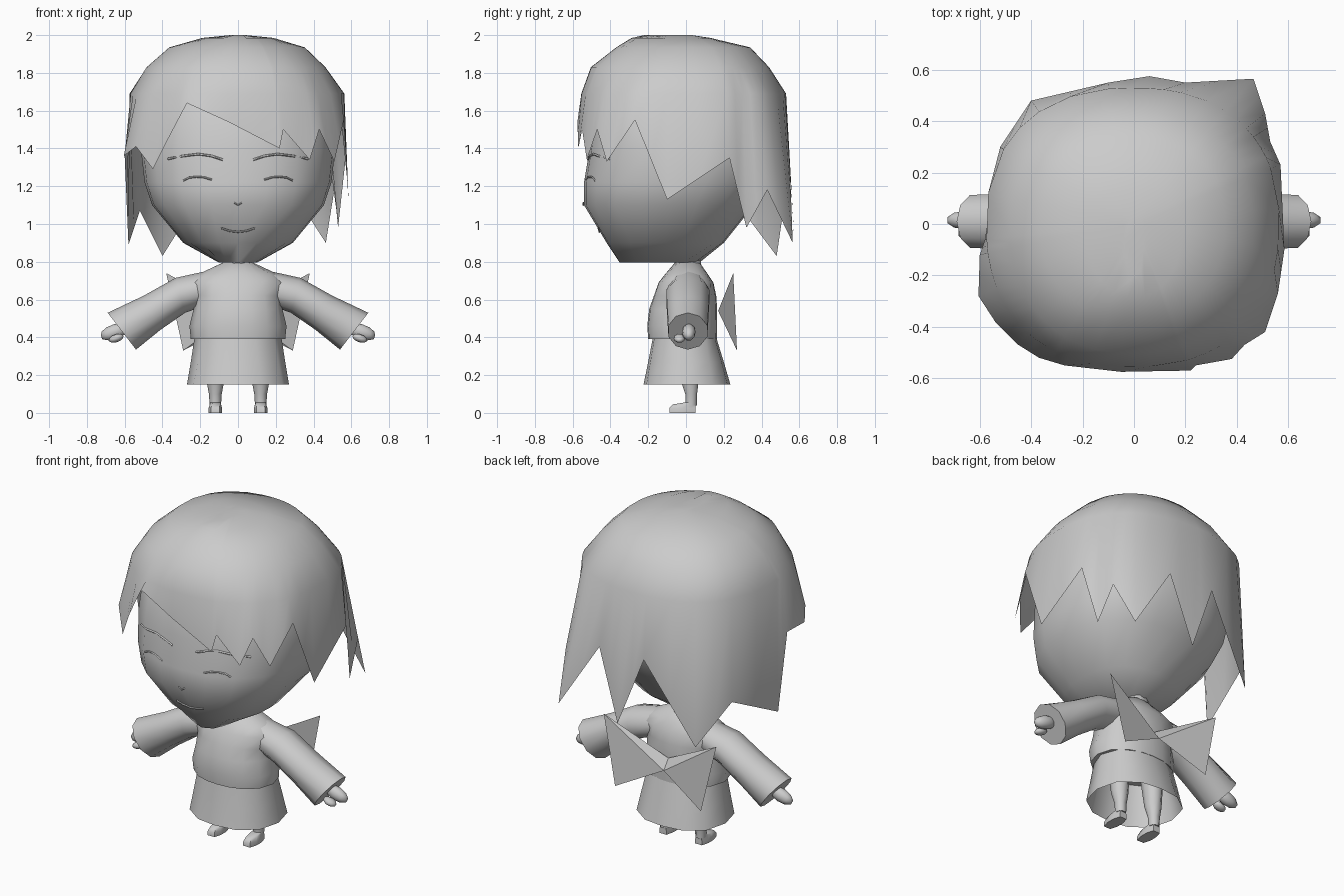
import bpy, bmesh
from math import sin, cos, pi, atan2, radians
from mathutils import Vector
from mathutils.bvhtree import BVHTree

if "Cube" in bpy.data.objects:
    bpy.data.objects.remove(bpy.data.objects["Cube"])


def finish(name, bm, angle=50):
    bmesh.ops.recalc_face_normals(bm, faces=bm.faces)
    me = bpy.data.meshes.new(name)
    bm.to_mesh(me)
    bm.free()
    me.shade_smooth()
    me.set_sharp_from_angle(angle=radians(angle))
    ob = bpy.data.objects.new(name, me)
    bpy.context.collection.objects.link(ob)
    return ob


def loft(name, rings, cap_start=True, cap_end=True, angle=50):
    """Skin a list of equal-length closed rings."""
    bm = bmesh.new()
    vs = [[bm.verts.new(p) for p in r] for r in rings]
    n = len(rings[0])
    for a, b in zip(vs, vs[1:]):
        for i in range(n):
            j = (i + 1) % n
            bm.faces.new((a[i], a[j], b[j], b[i]))
    if cap_start:
        bm.faces.new(vs[0])
    if cap_end:
        bm.faces.new(vs[-1])
    return finish(name, bm, angle)


def rim(ang, z, hw, front, back, n, cx=0):
    """Point on a rounded-square section with separate front and back depth."""
    c, s = cos(ang), sin(ang)
    d = back if s > 0 else front
    r = ((abs(c) / hw) ** n + (abs(s) / d) ** n) ** (-1 / n)
    return Vector((cx + r * c, r * s, z))


def stack(name, rows, sides, n=2.2, cx=0, **kw):
    """Loft from rows of (z, half width, y front, y back)."""
    rings = []
    for z, hw, yf, yb in rows:
        m, h = (yf + yb) / 2, (yb - yf) / 2
        rings.append([rim(2 * pi * i / sides, z, hw, h, h, n, cx) + Vector((0, m, 0))
                      for i in range(sides)])
    return loft(name, rings, **kw)


# Head, tapering to a small chin
head = stack("head", [(.795, .10, -.35, .07), (.90, .29, -.42, .20), (1.10, .455, -.54, .36),
                      (1.22, .495, -.54, .44), (1.40, .515, -.51, .49), (1.62, .49, -.48, .46),
                      (1.80, .35, -.36, .31), (1.88, .14, -.15, .14)], 20, 2.5)

# Hair: jagged lower edge lofted up over the crown
edge = [(-.27, -.55, 1.64), (-.05, -.575, 1.54), (.22, -.57, 1.40), (.24, -.55, 1.50),
        (.38, -.525, 1.34), (.43, -.47, 1.50), (.51, -.42, 1.33), (.56, -.27, 1.55),
        (.585, -.10, 1.13), (.57, .23, 1.35), (.53, .32, .98), (.51, .43, 1.18),
        (.465, .565, .90), (.20, .55, 1.31), (.06, .575, .89), (-.10, .55, 1.31),
        (-.40, .48, .83), (-.52, .30, 1.07), (-.58, -.06, .89), (-.60, -.12, 1.36),
        (-.605, -.28, 1.36), (-.54, -.38, 1.41), (-.45, -.47, 1.29), (-.37, -.52, 1.45)]
edge = [Vector(p) for p in edge]
cols = []
for p, q in zip(edge, edge[1:] + edge[:1]):
    cols += [p, (p + q) / 2]
rings = [cols]
for row in [(1.69, .57, .555, .53, 2.3, -.005), (1.83, .475, .505, .44, 2.2, -.01),
            (1.935, .36, .37, .34, 2.2, -.005), (1.985, .19, .29, .13, 2.1), (2.0, .04, .25, .03, 2)]:
    rings.append([rim(atan2(p.y, p.x), *row) for p in cols])
loft("hair", rings, cap_start=False, angle=60)

# Facial lines, projected onto the face
bvh = BVHTree.FromPolygons([v.co for v in head.data.vertices],
                           [p.vertices[:] for p in head.data.polygons])


def face_line(name, pts, width=.005):
    cu = bpy.data.curves.new(name, 'CURVE')
    cu.dimensions = '3D'
    cu.bevel_depth = width
    cu.bevel_resolution = 0
    sp = cu.splines.new('POLY')
    sp.points.add(len(pts) - 1)
    for sp_pt, (x, z) in zip(sp.points, pts):
        hit = bvh.ray_cast(Vector((x, -2, z)), Vector((0, 1, 0)))[0]
        sp_pt.co = (x, hit.y - .004, z, 1)
    bpy.context.collection.objects.link(bpy.data.objects.new(name, cu))


for s in (-1, 1):
    face_line("eyebrow", [(s * x, z) for x, z in
                          ((.08, 1.34), (.14, 1.36), (.21, 1.37), (.29, 1.36), (.37, 1.345))], .006)
    face_line("eye", [(s * x, z) for x, z in
                      ((.14, 1.235), (.18, 1.247), (.22, 1.25), (.26, 1.245), (.29, 1.23))])
face_line("nose", [(-.02, 1.113), (0, 1.10), (.02, 1.113)], .004)
face_line("mouth", [(-.09, .978), (-.045, .963), (0, .958), (.045, .963), (.09, .978)])

# Neck, blouse and skirt
stack("neck", [(.72, .085, -.07, .09), (.83, .075, -.06, .08)], 10, 2)
stack("blouse", [(.39, .25, -.2, .165), (.46, .257, -.205, .165),
                 (.55, .235, -.195, .165), (.62, .235, -.17, .16), (.69, .27, -.145, .145),
                 (.735, .21, -.11, .115), (.80, .07, -.055, .07)], 16, 2.2, angle=80)
stack("skirt", [(.15, .27, -.225, .235), (.27, .25, -.20, .20), (.40, .23, -.175, .16)],
      12, 2.4, cap_start=False)

for s in (-1, 1):
    # Wide sleeve: rows of (top x, top z, bottom x, bottom z, half depth)
    rings = []
    for tx, tz, bx, bz, d in [(.08, .77, .14, .58, .09), (.33, .715, .28, .53, .12),
                              (.50, .62, .41, .44, .115), (.69, .53, .54, .335, .108)]:
        top, bot = Vector((s * tx, .01, tz)), Vector((s * bx, .01, bz))
        mid, half = (top + bot) / 2, (top - bot) / 2
        rings.append([mid + half * cos(a) + Vector((0, d * sin(a), 0))
                      for a in (2 * pi * i / 10 for i in range(10))])
    loft("sleeve", rings)

    # Hand and thumb
    for name, loc, size in (("hand", (.655, .015, .428), (.075, .036, .042)),
                            ("thumb", (.645, -.035, .395), (.04, .03, .022))):
        bm = bmesh.new()
        bmesh.ops.create_icosphere(bm, subdivisions=2, radius=1)
        for v in bm.verts:
            v.co = Vector((s * (loc[0] + v.co.x * size[0]), loc[1] + v.co.y * size[1],
                           loc[2] + v.co.z * size[2] - .25 * v.co.x * size[0]))
        finish(name, bm)

    # Leg with foot
    stack("leg", [(.04, .03, -.005, .06), (.10, .034, -.005, .06), (.17, .047, -.03, .07),
                  (.34, .06, -.06, .08)], 10, 2, cx=s * .12)
    stack("foot", [(0, .036, -.10, .063), (.025, .036, -.10, .063), (.045, .03, -.08, .06),
                   (.055, .028, -.01, .058)], 10, 2.5, cx=s * .12)

    # Wing of the ribbon on the back
    bm = bmesh.new()
    v = [bm.verts.new(p) for p in ((0, .17, .54), (0, .215, .48),
                                   (s * .38, .25, .74), (s * .29, .27, .33))]
    for f in ((0, 1, 2), (0, 1, 3), (0, 2, 3), (1, 2, 3)):
        bm.faces.new([v[i] for i in f])
    finish("ribbon_wing", bm, 20)
